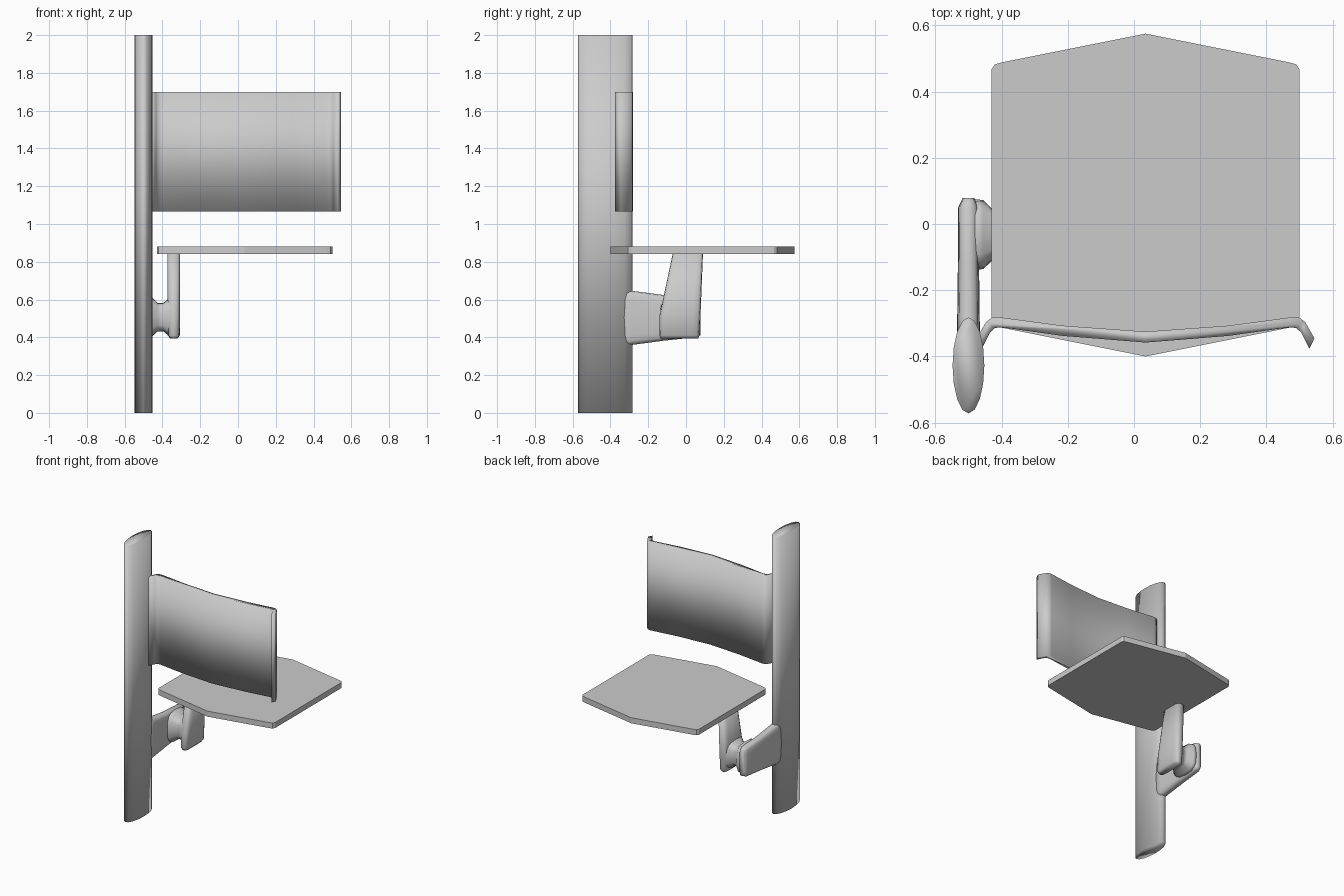
import bpy, bmesh, math

cube = bpy.data.objects.get("Cube")
if cube:
    bpy.data.objects.remove(cube, do_unlink=True)

grey = bpy.data.materials.new("light grey")
grey.use_nodes = True
grey.diffuse_color = (0.6, 0.6, 0.6, 1)
grey.node_tree.nodes["Principled BSDF"].inputs["Base Color"].default_value = (0.6, 0.6, 0.6, 1)


def loft(name, rings, smooth=True):
    """Skin a list of equal-length rings and cap both ends."""
    bm = bmesh.new()
    loops = [[bm.verts.new(p) for p in ring] for ring in rings]
    n = len(loops[0])
    for a, b in zip(loops, loops[1:]):
        for i in range(n):
            j = (i + 1) % n
            bm.faces.new((a[i], a[j], b[j], b[i]))
    bm.faces.new(loops[0][::-1])
    bm.faces.new(loops[-1])
    bmesh.ops.recalc_face_normals(bm, faces=bm.faces)
    for f in bm.faces:
        f.smooth = smooth
    mesh = bpy.data.meshes.new(name)
    bm.to_mesh(mesh)
    bm.free()
    mesh.materials.append(grey)
    obj = bpy.data.objects.new(name, mesh)
    bpy.context.collection.objects.link(obj)
    return obj


def prism(name, outline, z0, z1, smooth=True):
    return loft(name, [[(x, y, z) for x, y in outline] for z in (z0, z1)], smooth)


def oval(cu, cv, ru, rv, n=16, power=1.0):
    """Ellipse, or a rounded box when power is below one."""
    pts = []
    for i in range(n):
        c, s = math.cos(math.tau * i / n), math.sin(math.tau * i / n)
        pts.append((cu + ru * math.copysign(abs(c) ** power, c),
                    cv + rv * math.copysign(abs(s) ** power, s)))
    return pts


MID = 0.035

# Upright post with an oval section
prism("post", oval(-0.5, -0.427, 0.048, 0.145), 0, 2)

# Curved backrest with hooked ends
rear = [(0, -0.325), (0.25, -0.307), (0.445, -0.281), (0.465, -0.283), (0.482, -0.296), (0.51, -0.345)]
front = [(0, -0.358), (0.25, -0.338), (0.435, -0.312), (0.455, -0.314), (0.47, -0.328), (0.495, -0.377)]


def mirrored(half):
    return [(MID - x, y) for x, y in half[:0:-1]] + [(MID + x, y) for x, y in half]


prism("backrest", mirrored(rear) + mirrored(front)[::-1], 1.065, 1.70)

# Flat pointed seat panel
half = [(0, 0.575), (0.435, 0.488), (0.455, 0.482), (0.465, 0.467),
        (0.465, -0.292), (0.455, -0.307), (0.435, -0.313), (0, -0.40)]
seat = [(MID + x, y) for x, y in half] + [(MID - x, y) for x, y in half[-2:0:-1]]
prism("seat", seat, 0.84, 0.88, smooth=False)

# Bracket arm running back from the post
sections = [(-0.36, 0.505, 0.035, 0.155), (-0.285, 0.503, 0.034, 0.143),
            (-0.12, 0.503, 0.032, 0.121), (0.05, 0.507, 0.031, 0.107), (0.078, 0.507, 0.018, 0.095)]
loft("bracket_arm", [[(x, y, z) for x, z in oval(-0.5, cz, rx, rz, power=0.5)]
                     for y, cz, rx, rz in sections])

# Waisted pivot between the arm and the seat support
pivot = [(-0.49, 0.108), (-0.455, 0.104), (-0.425, 0.075), (-0.395, 0.075), (-0.365, 0.1), (-0.335, 0.1)]
loft("pivot", [[(x, y, z) for y, z in oval(-0.032, 0.507, r, r, power=0.6)] for x, r in pivot])

# Leaning support that carries the seat
levels = [(0.395, -0.035, 0.1, 0.02), (0.41, -0.035, 0.106, 0.032),
          (0.52, -0.031, 0.108, 0.034), (0.845, 0.01, 0.08, 0.034)]
loft("seat_support", [[(x, y, z) for x, y in oval(-0.34, cy, rx, ry, power=0.5)]
                      for z, cy, ry, rx in levels])
